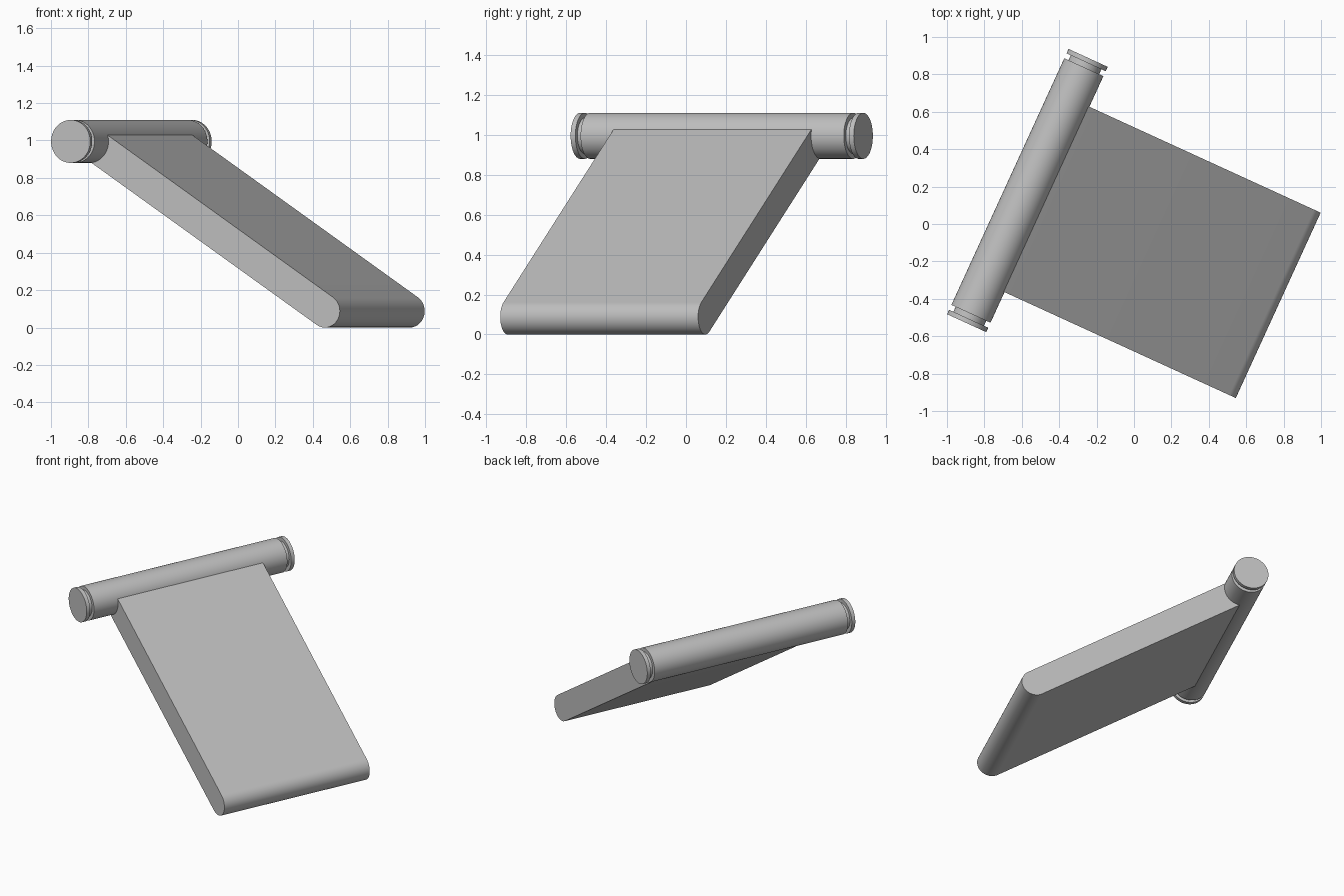
import bpy
import bmesh
from math import radians, pi, sin, cos, atan2
from mathutils import Matrix, Vector

cube = bpy.data.objects.get("Cube")
if cube:
    bpy.data.objects.remove(cube, do_unlink=True)

grey = bpy.data.materials.new("plain grey")
grey.use_nodes = True
colour = (0.52, 0.52, 0.52, 1)
grey.diffuse_color = colour
grey.node_tree.nodes["Principled BSDF"].inputs["Base Color"].default_value = colour

# Local frame: x runs down the slope, y runs along the roller
FRAME = Matrix.Translation((-0.57, 0.179, 0)) @ Matrix.Rotation(radians(-24.6), 4, "Z")
ROLLER_Z = 0.995
ROLLER_R = 0.115
HALF_LENGTH = 0.78
BODY_HALF = 0.725
CAP = 0.026


def finish(name, bm):
    bmesh.ops.recalc_face_normals(bm, faces=bm.faces)
    mesh = bpy.data.meshes.new(name)
    bm.to_mesh(mesh)
    bm.free()
    mesh.materials.append(grey)
    obj = bpy.data.objects.new(name, mesh)
    bpy.context.collection.objects.link(obj)
    obj.matrix_world = FRAME
    bpy.ops.object.select_all(action="DESELECT")
    obj.select_set(True)
    bpy.context.view_layer.objects.active = obj
    bpy.ops.object.shade_smooth_by_angle(angle=radians(30))
    return obj


def rod(name, radius, length, y=0):
    bm = bmesh.new()
    place = Matrix.Translation((0, y, ROLLER_Z)) @ Matrix.Rotation(pi / 2, 4, "X")
    bmesh.ops.create_cone(bm, cap_ends=True, segments=64, radius1=radius,
                          radius2=radius, depth=length, matrix=place)
    return finish(name, bm)


# Roller with a recessed groove before each end cap
rod("roller_body", ROLLER_R, 2 * BODY_HALF)
for side, name in ((-1, "front_end"), (1, "back_end")):
    groove = HALF_LENGTH - CAP - BODY_HALF
    rod(name + "_neck", 0.09, groove + 0.02, side * (BODY_HALF + groove / 2))
    rod(name + "_cap", ROLLER_R, CAP, side * (HALF_LENGTH - CAP / 2))

# Sloping plate, rounded at its foot and buried in the roller at its top
R = 0.088
HALF_WIDTH = 0.545
top = Vector((0, 0, ROLLER_Z))
foot = Vector((1.387, 0, R))
slope = atan2(foot.z - top.z, foot.x - top.x)


def rim(centre, angle):
    return centre + R * Vector((cos(slope + angle), 0, sin(slope + angle)))


STEPS = 32
profile = [rim(top, pi / 2)]
profile += [rim(foot, pi / 2 - pi * i / STEPS) for i in range(STEPS + 1)]
profile.append(rim(top, -pi / 2))

bm = bmesh.new()
face = bm.faces.new([bm.verts.new(p + Vector((0, -HALF_WIDTH, 0))) for p in profile])
extruded = bmesh.ops.extrude_face_region(bm, geom=[face], use_keep_orig=True)
bmesh.ops.translate(bm, vec=(0, 2 * HALF_WIDTH, 0),
                    verts=[v for v in extruded["geom"] if isinstance(v, bmesh.types.BMVert)])
finish("sloping_plate", bm)
